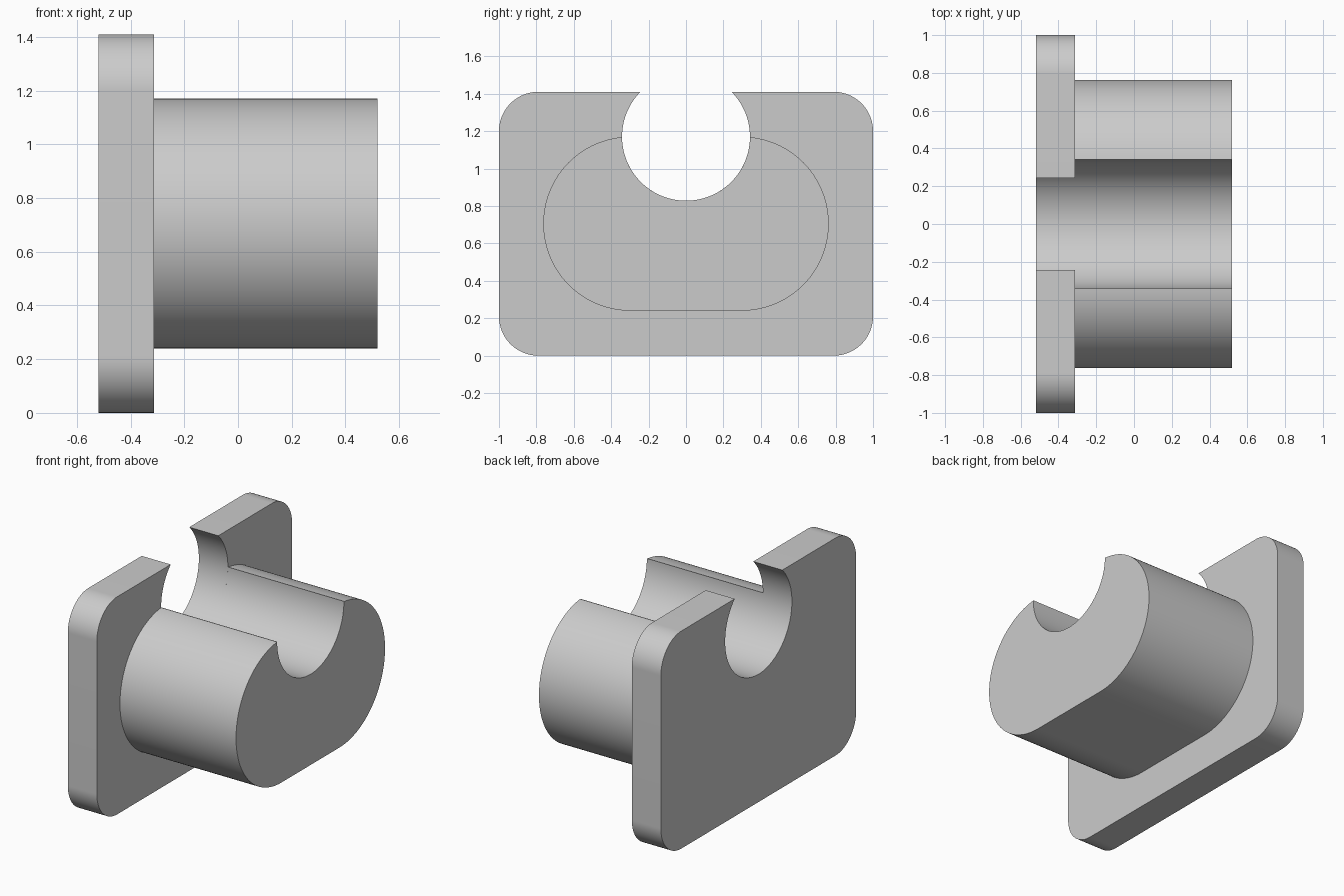
import bpy, bmesh
from math import sin, cos, acos, asin, pi, radians

if "Cube" in bpy.data.objects:
    bpy.data.objects.remove(bpy.data.objects["Cube"], do_unlink=True)

grey = bpy.data.materials.new("light grey")
grey.use_nodes = True
colour = (0.6, 0.6, 0.6, 1)
grey.diffuse_color = colour
grey.node_tree.nodes["Principled BSDF"].inputs["Base Color"].default_value = colour

BORE_R, BORE_Z = 0.342, 1.17


def arc(cy, cz, r, start, end, steps):
    """Points (y, z) along an arc, angles in radians from +y."""
    return [(cy + r * cos(start + (end - start) * i / steps),
             cz + r * sin(start + (end - start) * i / steps))
            for i in range(steps + 1)]


def notched_outline(half_width, bottom, top, radius):
    """Rounded rectangle whose top edge is broken by the round bore."""
    y = half_width - radius
    low, high = bottom + radius, top - radius
    rise = asin((top - BORE_Z) / BORE_R)
    # Start the upper corners where they leave the bore, if they overlap it
    mouth = BORE_R * cos(rise)
    begin = acos(max(0, mouth - y) / radius)
    pts = arc(-y, high, radius, pi - begin, pi, 32)
    pts += arc(-y, low, radius, pi, 1.5 * pi, 32)
    pts += arc(y, low, radius, 1.5 * pi, 2 * pi, 32)
    pts += arc(y, high, radius, 0, begin, 32)
    pts += arc(0, BORE_Z, BORE_R, rise, -pi - rise, 72)
    return pts


def extrude_part(name, outline, x0, x1):
    bm = bmesh.new()
    face = bm.faces.new([bm.verts.new((x0, y, z)) for y, z in outline])
    moved = bmesh.ops.extrude_face_region(bm, geom=[face], use_keep_orig=True)
    verts = [v for v in moved["geom"] if isinstance(v, bmesh.types.BMVert)]
    bmesh.ops.translate(bm, verts=verts, vec=(x1 - x0, 0, 0))
    bmesh.ops.remove_doubles(bm, verts=bm.verts, dist=0.0005)
    bmesh.ops.recalc_face_normals(bm, faces=bm.faces)
    mesh = bpy.data.meshes.new(name)
    bm.to_mesh(mesh)
    bm.free()
    mesh.materials.append(grey)
    obj = bpy.data.objects.new(name, mesh)
    bpy.context.collection.objects.link(obj)
    bpy.ops.object.select_all(action="DESELECT")
    obj.select_set(True)
    bpy.context.view_layer.objects.active = obj
    bpy.ops.object.shade_smooth_by_angle(angle=radians(30))
    return obj


# Flange plate with rounded corners
extrude_part("flange_plate", notched_outline(1.0, 0, 1.41, 0.21), -0.52, -0.312)
# Slot-shaped boss standing out from the plate
extrude_part("boss", notched_outline(0.763, 0.24, 1.17, 0.465), -0.312, 0.52)
